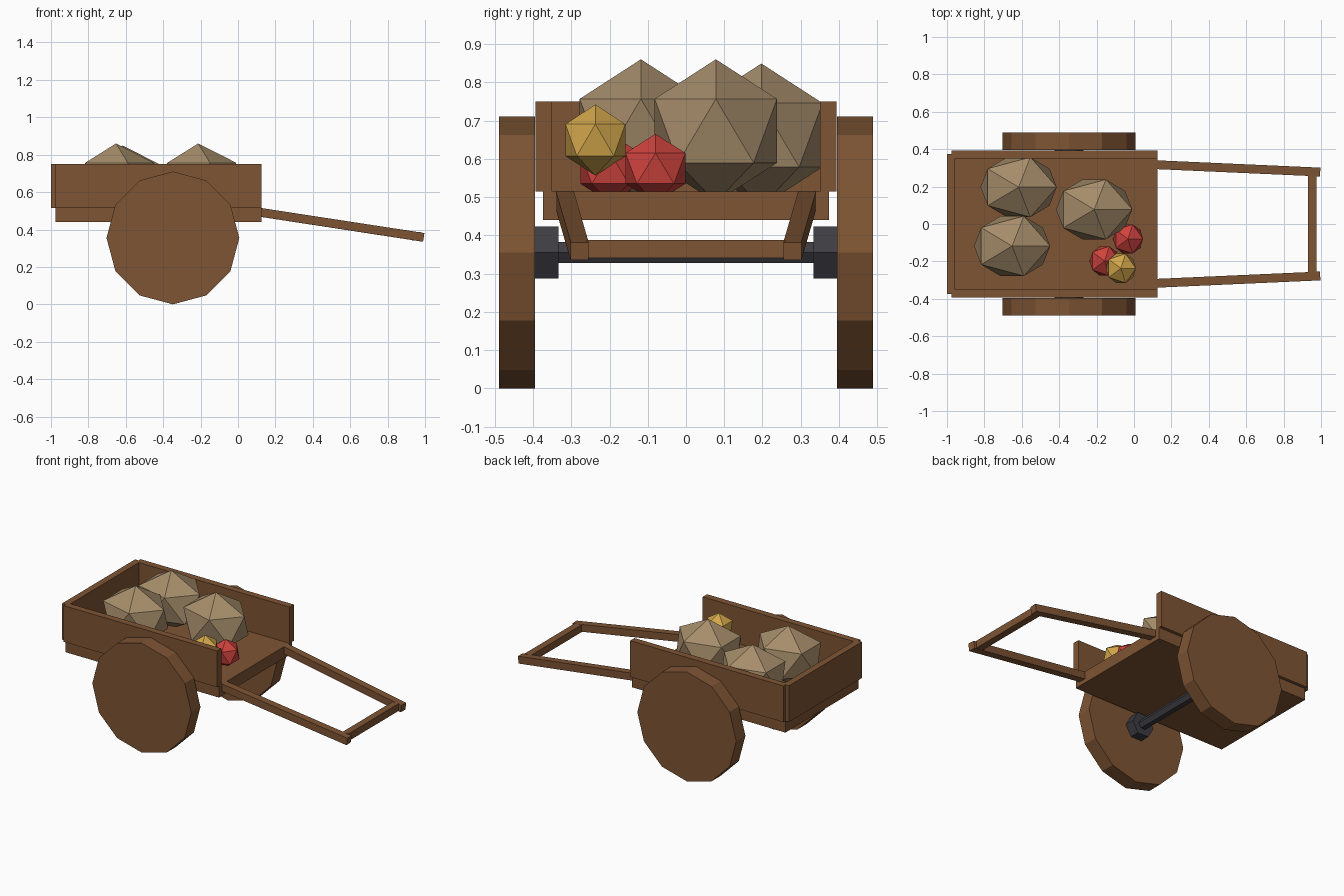
import bpy, math
from mathutils import Vector

if "Cube" in bpy.data.objects:
    bpy.data.objects.remove(bpy.data.objects["Cube"])


def material(name, rgb):
    m = bpy.data.materials.new(name)
    m.diffuse_color = (*rgb, 1)
    m.use_nodes = True
    m.node_tree.nodes["Principled BSDF"].inputs["Base Color"].default_value = m.diffuse_color
    return m


WOOD = material("brown wood", (0.21, 0.09, 0.034))
STONE = material("tan stone", (0.38, 0.265, 0.145))
RED = material("red", (0.62, 0.055, 0.047))
GOLD = material("gold", (0.64, 0.38, 0.07))
IRON = material("dark iron", (0.045, 0.045, 0.055))


def finish(name, mat):
    o = bpy.context.object
    o.name = name
    o.data.materials.append(mat)
    return o


def box(name, lo, hi, mat=WOOD):
    lo, hi = Vector(lo), Vector(hi)
    bpy.ops.mesh.primitive_cube_add(size=1, location=(lo + hi) / 2)
    o = finish(name, mat)
    o.scale = hi - lo
    return o


def beam(name, a, b, thick, mat=WOOD):
    a, b = Vector(a), Vector(b)
    bpy.ops.mesh.primitive_cube_add(size=1, location=(a + b) / 2)
    o = finish(name, mat)
    o.rotation_euler = (b - a).to_track_quat('X', 'Z').to_euler()
    o.scale = ((b - a).length, thick, thick)
    return o


def rod(name, y0, y1, radius, sides, turn, mat):
    # cylinder along y, centred on the axle line
    bpy.ops.mesh.primitive_cylinder_add(
        vertices=sides, radius=radius, depth=y1 - y0,
        location=(-0.348, (y0 + y1) / 2, 0.355),
        rotation=(math.pi / 2, turn, 0))
    return finish(name, mat)


def lump(name, loc, scale, mat):
    bpy.ops.mesh.primitive_ico_sphere_add(subdivisions=1, radius=1, location=loc)
    o = finish(name, mat)
    o.scale = scale
    return o


# Cart body, open at the handle end
box("bed", (-0.975, -0.374, 0.44), (0.125, 0.374, 0.515))
box("back_wall", (-1.0, -0.374, 0.515), (-0.957, 0.374, 0.75))

# Parts that repeat on both sides
for s, side in ((-1, "front"), (1, "rear")):
    box(f"{side}_side_wall", (-0.975, min(s * 0.35, s * 0.394), 0.515),
        (0.125, max(s * 0.35, s * 0.394), 0.75))
    ys = sorted((s * 0.395, s * 0.489))
    rod(f"{side}_wheel", ys[0], ys[1], 0.355, 12, 0, WOOD)
    ys = sorted((s * 0.333, s * 0.397))
    rod(f"{side}_hub", ys[0], ys[1], 0.078, 6, math.pi / 6, IRON)
    beam(f"{side}_handle", (0.118, s * 0.317, 0.492), (0.992, s * 0.278, 0.358), 0.047)

# Axle and handle crossbar
rod("axle", -0.36, 0.36, 0.032, 6, math.pi / 6, IRON)
box("crossbar", (0.93, -0.26, 0.341), (0.975, 0.26, 0.388))

# Load of rocks
rock = (0.228, 0.188, 0.187)
lump("rock_back_left", (-0.617, 0.197, 0.662), rock, STONE)
lump("rock_back_right", (-0.652, -0.118, 0.673), rock, STONE)
lump("rock_middle", (-0.213, 0.078, 0.673), rock, STONE)

# Small gems
gem = (0.09, 0.092, 0.09)
lump("red_gem_near", (-0.032, -0.08, 0.575), gem, RED)
lump("red_gem_far", (-0.157, -0.198, 0.575), gem, RED)
lump("gold_gem", (-0.07, -0.237, 0.649), (0.09, 0.092, 0.093), GOLD)
